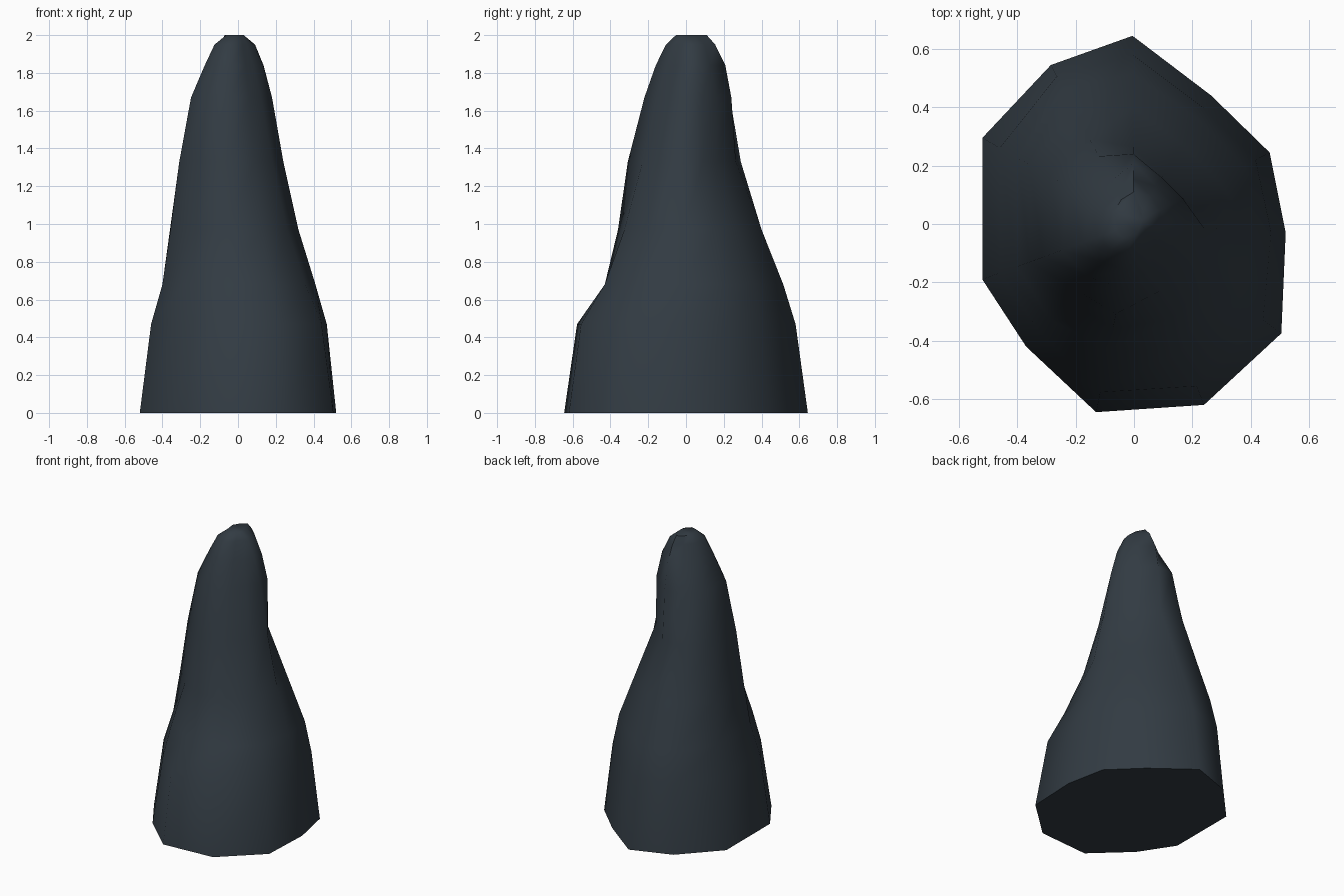
import bpy, bmesh, math

if "Cube" in bpy.data.objects:
    bpy.data.objects.remove(bpy.data.objects["Cube"])

# Footprint of the spire, anticlockwise
BASE = [(0.52, -0.03), (0.465, 0.245), (0.265, 0.44), (-0.005, 0.645),
        (-0.285, 0.545), (-0.52, 0.295), (-0.52, -0.19), (-0.37, -0.42),
        (-0.13, -0.645), (0.24, -0.62), (0.505, -0.375)]

# Height, then reach of the rock in eight directions (every 45 degrees from +x)
LEVELS = [
    (0.47, .47, .45, .58, .545, .46, .49, .59, .545),
    (0.68, .41, .41, .515, .50, .40, .435, .43, .44),
    (0.97, .32, .31, .40, .415, .36, .345, .36, .32),
    (1.33, .24, .185, .29, .32, .318, .30, .308, .225),
    (1.67, .18, .18, .24, .25, .257, .24, .22, .15),
    (1.84, .14, .146, .21, .16, .19, .17, .16, .10),
    (1.95, .09, .11, .155, .11, .135, .12, .11, .06),
    (2.00, .03, .08, .11, .09, .07, .06, .075, .03),
]


def radius(angle, reach):
    """Distance to the edge of the octagon with the given reaches."""
    best = 9.0
    for i, h in enumerate(reach):
        c = math.cos(angle - i * math.pi / 4)
        if c > 0.1:
            best = min(best, h / c)
    return best


bm = bmesh.new()
rings = [[bm.verts.new((x, y, 0)) for x, y in BASE]]
angles = [math.atan2(y, x) for x, y in BASE]
for z, *reach in LEVELS:
    ring = []
    for a in angles:
        r = radius(a, reach)
        ring.append(bm.verts.new((r * math.cos(a), r * math.sin(a), z)))
    rings.append(ring)

# Sides, underside and tip
n = len(BASE)
for low, high in zip(rings, rings[1:]):
    for i in range(n):
        j = (i + 1) % n
        bm.faces.new((low[i], low[j], high[j], high[i]))
bm.faces.new(rings[0][::-1])
bm.faces.new(rings[-1])
bmesh.ops.recalc_face_normals(bm, faces=bm.faces[:])

mesh = bpy.data.meshes.new("rock_spire")
bm.to_mesh(mesh)
bm.free()
rock = bpy.data.objects.new("rock_spire", mesh)
bpy.context.collection.objects.link(rock)

# Dark slate colour
slate = bpy.data.materials.new("dark slate")
slate.diffuse_color = (0.032, 0.044, 0.056, 1)
slate.use_nodes = True
slate.node_tree.nodes["Principled BSDF"].inputs["Base Color"].default_value = slate.diffuse_color
mesh.materials.append(slate)

# Smooth sides with a crisp edge round the underside
bpy.context.view_layer.objects.active = rock
rock.select_set(True)
bpy.ops.object.shade_smooth_by_angle(angle=math.radians(60))
